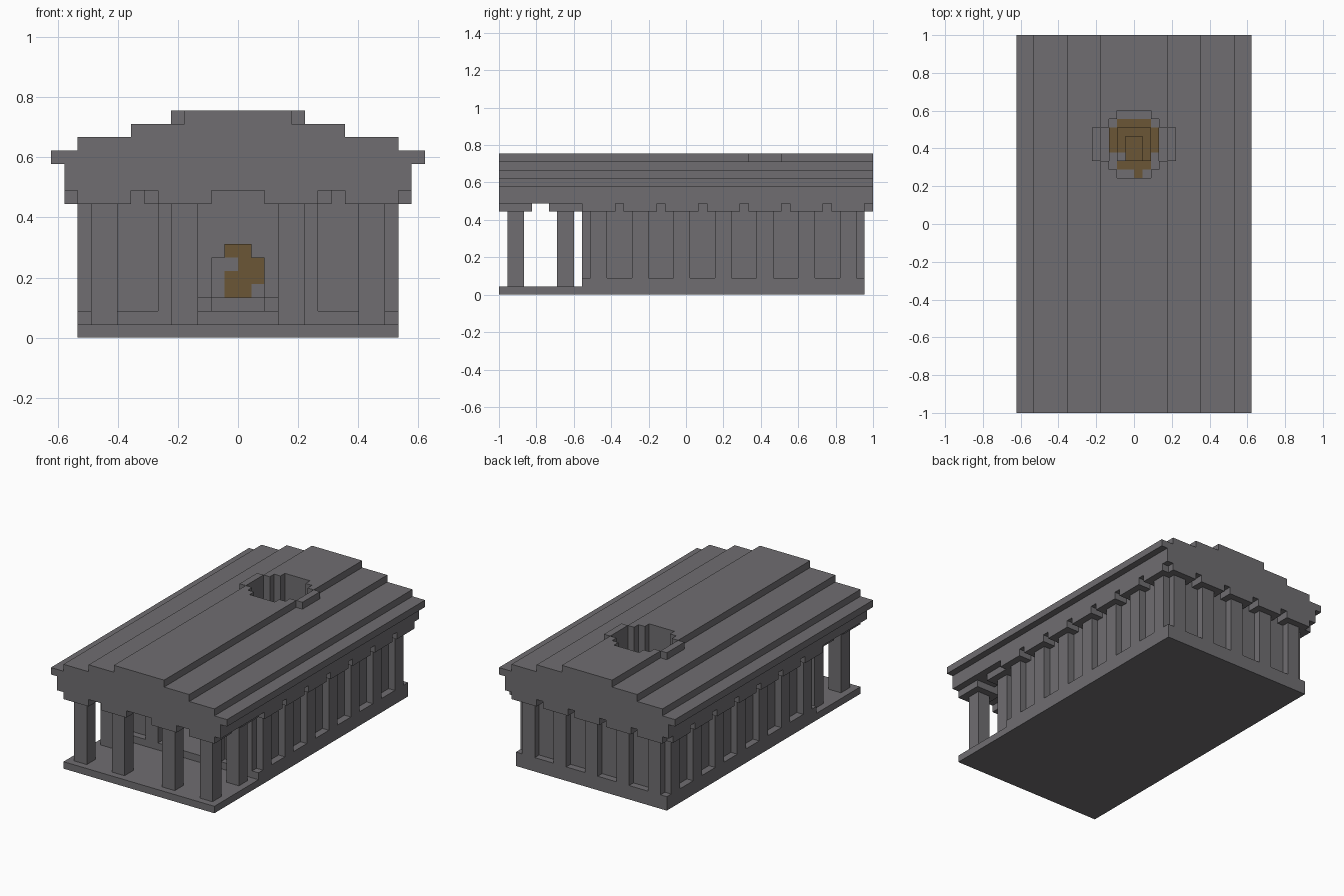
import bpy
import bmesh
from mathutils import Vector

U = 2 / 45          # side of one block
DEPTH = 45          # blocks from front to back

if "Cube" in bpy.data.objects:
    bpy.data.objects.remove(bpy.data.objects["Cube"], do_unlink=True)


def material(name, color):
    m = bpy.data.materials.new(name)
    m.use_nodes = True
    m.diffuse_color = color
    m.node_tree.nodes["Principled BSDF"].inputs["Base Color"].default_value = color
    return m


STONE = material("grey stone", (0.16, 0.155, 0.165, 1))
EMBER = material("brown ember", (0.145, 0.093, 0.037, 1))


def cells(box):
    x0, x1, y0, y1, z0, z1 = box
    return {(x, y, z) for x in range(x0, x1) for y in range(y0, y1) for z in range(z0, z1)}


def to_world(p):
    return Vector((p[0], p[1] - DEPTH / 2, p[2])) * U


def finish(name, bm, mat):
    mesh = bpy.data.meshes.new(name)
    bm.to_mesh(mesh)
    bm.free()
    mesh.materials.append(mat)
    obj = bpy.data.objects.new(name, mesh)
    bpy.context.collection.objects.link(obj)


def part(name, boxes, cuts=(), mat=STONE):
    """Fuse block boxes, carve the cuts and keep only the outer skin."""
    solid = set().union(*map(cells, boxes)).difference(*map(cells, cuts))
    bm = bmesh.new()
    verts = {}
    for c in solid:
        for axis in range(3):
            for side in (0, 1):
                n = list(c)
                n[axis] += 2 * side - 1
                if tuple(n) in solid:
                    continue
                loop = []
                for a, b in ((0, 0), (1, 0), (1, 1), (0, 1)):
                    p = list(c)
                    p[axis] += side
                    p[(axis + 1) % 3] += a
                    p[(axis + 2) % 3] += b
                    p = tuple(p)
                    if p not in verts:
                        verts[p] = bm.verts.new(to_world(p))
                    loop.append(verts[p])
                bm.faces.new(loop if side else loop[::-1])
    bmesh.ops.dissolve_limit(bm, angle_limit=0.01, verts=bm.verts[:], edges=bm.edges[:])
    finish(name, bm, mat)


def mirrored(box):
    x0, x1, *rest = box
    return [box, (-x1, -x0, *rest)]


# Base
part("base", [(-12, 12, 0, 10, 0, 1), (-12, 12, 10, 44, 0, 2)])

# Porch columns with square capitals
for row, y, centres in (("front", 2, (-10, -4, 4, 10)), ("rear", 8, (-10, 10))):
    for i, x in enumerate(centres):
        part(f"{row}_column_{i + 1}", [(x - 1, x + 1, y - 1, y + 1, 1, 10),
                                       (x - 2, x + 2, y - 2, y + 2, 10, 11)])

# Hollow hall with an open doorway
part("hall_walls", [(-11, 11, 11, 43, 2, 11)],
     [(-10, 10, 12, 42, 2, 11), (-4, 4, 11, 12, 2, 11)])

# Pilasters and their capitals on all four walls
side = []
for k in range(7):
    y = 12 + 5 * k
    side += mirrored((11, 12, y - 1, y + 1, 2, 10))
    side += mirrored((11, 13, y - 2, y + 2, 10, 11))
part("side_pilasters", side)

back, front = [], []
for x in range(-10, 11, 5):
    back += [(x - 1, x + 1, 43, 44, 2, 10), (x - 2, x + 2, 43, 45, 10, 11)]
    if x:
        front += [(x - 1, x + 1, 10, 11, 2, 10), (x - 2, x + 2, 9, 11, 10, 11)]
part("back_pilasters", back)
part("front_pilasters", front)

# Beam ring under the roof
part("entablature", [(-13, 13, 0, DEPTH, 11, 13)],
     [(-9, 9, 4, 10, 11, 13), (-10, 10, 12, 42, 11, 13)])

# Stepped roof with a round smoke hole
tiers = [(-w, w, 0, DEPTH, 13 + i, 14 + i) for i, w in enumerate((14, 12, 8, 4))]
curb = mirrored((4, 5, 30, 34, 16, 17))
hole = [(-w, w, 32 - d, 32 + d, 13, 17) for w, d in ((2, 4), (3, 3), (4, 2))]
part("stepped_roof", tiers + curb, hole)

# Hearth below the smoke hole
part("hearth", [(-w, w, 32 - d, 32 + d, 2, 3) for w, d in ((2, 4), (3, 3))])
part("hearth_stones", [(-2, -1, 30, 33, 3, 5), (-2, 0, 30, 31, 5, 6), (1, 2, 30, 33, 3, 4)])
part("fire", [(-1, 1, 30, 34, 3, 5), (0, 2, 30, 34, 5, 6), (1, 2, 30, 33, 4, 5),
              (-2, 0, 31, 34, 5, 6), (-1, 1, 30, 33, 6, 7)], mat=EMBER)

# Thin ember bed on the hearth
bm = bmesh.new()
for x0, x1, y0, y1 in ((-2, 2, 34, 35), (-3, 3, 31, 34), (-2, 2, 29, 31), (0, 1, 28, 29)):
    z = 3 + 0.1
    bm.faces.new([bm.verts.new(to_world(p)) for p in
                  ((x0, y0, z), (x1, y0, z), (x1, y1, z), (x0, y1, z))])
finish("ember_bed", bm, EMBER)
